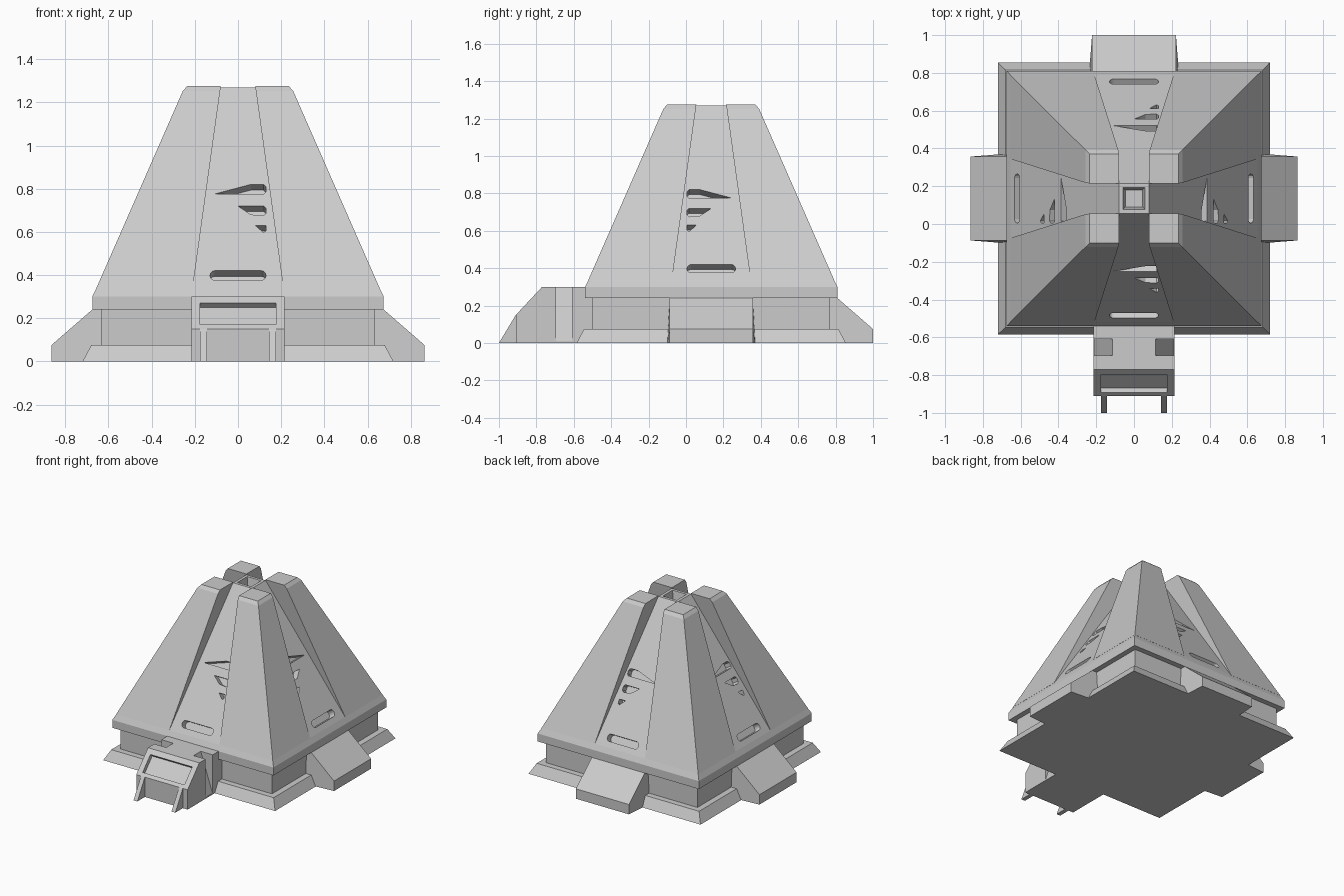
import bpy, bmesh, math
from mathutils import Vector

if "Cube" in bpy.data.objects:
    bpy.data.objects.remove(bpy.data.objects["Cube"])

CY = 0.135                 # centre of the pyramid in y
SLOPE = 0.618              # run per rise of the recessed panels


def loft(bm, rings):
    """Skin equal-length rings of points and cap both ends."""
    vs = [[bm.verts.new(p) for p in r] for r in rings]
    n = len(vs[0])
    fs = [bm.faces.new(vs[0]), bm.faces.new(vs[-1])]
    for a, b in zip(vs, vs[1:]):
        for i in range(n):
            j = (i + 1) % n
            fs.append(bm.faces.new((a[i], a[j], b[j], b[i])))
    bmesh.ops.recalc_face_normals(bm, faces=fs)


def make(name, *solids):
    bm = bmesh.new()
    for rings in solids:
        loft(bm, rings)
    me = bpy.data.meshes.new(name)
    bm.to_mesh(me)
    bm.free()
    ob = bpy.data.objects.new(name, me)
    bpy.context.collection.objects.link(ob)
    return ob


def cut(ob, cutter):
    m = ob.modifiers.new("cut", 'BOOLEAN')
    m.operation, m.solver, m.object = 'DIFFERENCE', 'EXACT', cutter
    bpy.context.view_layer.objects.active = ob
    bpy.ops.object.modifier_apply(modifier=m.name)
    bpy.data.objects.remove(cutter)


def rect(x0, x1, y0, y1, z):
    return [(x0, CY + y0, z), (x1, CY + y0, z), (x1, CY + y1, z), (x0, CY + y1, z)]


def square_loft(levels):
    return [rect(-h, h, -h, h, z) for z, h in levels]


# the four sides: (u along side, d outward, z) -> world
SIDES = {
    "front": lambda u, d, z: (u, CY - d, z),
    "back": lambda u, d, z: (u, CY + d, z),
    "right": lambda u, d, z: (d, CY - u, z),
    "left": lambda u, d, z: (-d, CY - u, z),
}

# plinth and recessed wall
make("base_wall", square_loft([(0, .72), (.075, .68), (.075, .635), (.245, .635)]))

# eave, recessed panels and chimney pit
roof = make("roof_core", square_loft([
    (.24, .675), (.30, .675), (.34, .655), (1.27, .08), (1.27, .058), (1.19, .045)]))

# window slots cut square to the panels
stadium = [(sx * .108 + .022 * math.cos(a), .398 + .022 * math.sin(a))
           for sx, a0 in ((1, -90), (-1, 90))
           for a in [math.radians(a0 + 30 * k) for k in range(7)]]
slots = [
    stadium,
    [(-.11, .775), (.12, .775), (.13, .785), (.13, .808), (.118, .82), (.06, .82)],
    [(0, .72), (.06, .68), (.118, .675), (.13, .687), (.13, .71), (.12, .72)],
    [(.08, .63), (.118, .597), (.13, .605), (.13, .63)],
]
norm = Vector((1, SLOPE)).normalized()
cutters = []
for side in SIDES.values():
    for pts in slots:
        cutters.append([[side(u, .08 + SLOPE * (1.27 - z) + o * norm.x, z + o * norm.y)
                         for u, z in pts] for o in (.05, -.05)])
cut(roof, make("slot_cutter", *cutters))

# four corner ribs
for nx, sx in (("left", -1), ("right", 1)):
    for ny, sy in (("front", -1), ("back", 1)):
        make(f"corner_rib_{ny}_{nx}", [
            rect(sx * a, sx * b, sy * a, sy * b, z)
            for z, a, b in ((.34, .21, .656), (1.252, .083, .256), (1.275, .08, .236))])

# sloping feet on back and sides
foot = [(.6, 0, .235), (.70, 0, .235), (.865, 0, .222), (.865, .075, .222),
        (.675, .24, .222), (.6, .24, .222)]
for name in ("back", "right", "left"):
    make(f"foot_{name}", [[SIDES[name](s * w, d, z) for d, z, w in foot] for s in (-1, 1)])

# entrance porch
profile = [(-.48, 0), (-.91, 0), (-.91, .15), (-.77, .3), (-.48, .3)]
porch = make("porch", [[(x, y, z) for y, z in profile] for x in (-.215, .215)])

# porch side notches with sloping floors, and sunken window
notch = [(.115, .3), (.115, .35), (.3, .35), (.3, .01), (.213, .01)]
notches = [[[(s * x, y, z) for x, z in notch] for y in (-.695, -.61)] for s in (-1, 1)]
window = [[(x, y - .73 * o, z + .68 * o) for x, y, z in (
    (-.175, -.891, .17), (.175, -.891, .17), (.175, -.798, .27), (-.175, -.798, .27))]
    for o in (.03, -.03)]
cut(porch, make("porch_cutter", *notches, window))

# door fins
for name, s in (("left", -1), ("right", 1)):
    make(f"door_fin_{name}", [[(s * x, y, z) for y, z in
         ((-.9, 0), (-1, 0), (-.91, .15), (-.9, .15))] for x in (.143, .175)])
